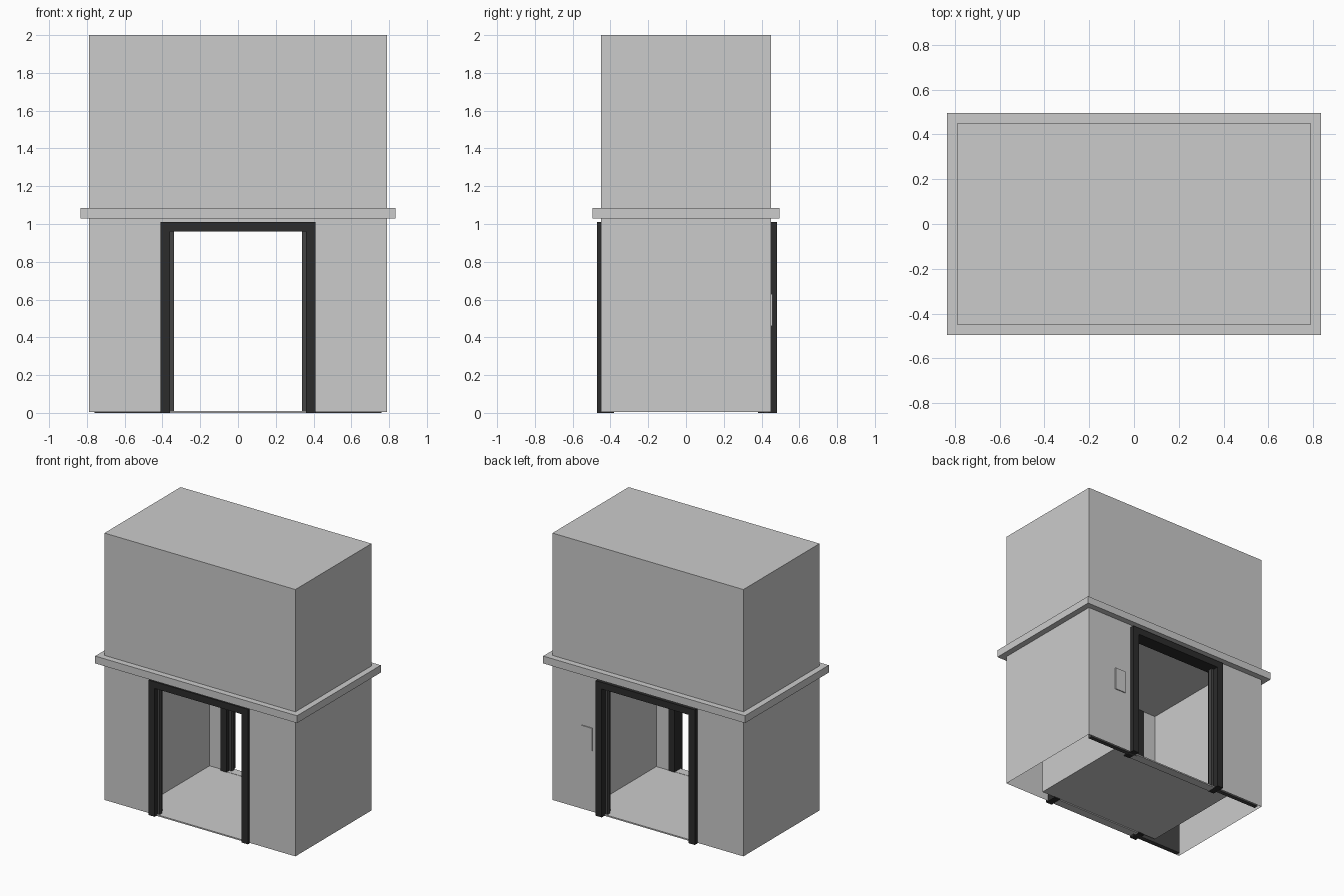
import bpy, bmesh

if "Cube" in bpy.data.objects:
    bpy.data.objects.remove(bpy.data.objects["Cube"])

def material(name, v):
    m = bpy.data.materials.new(name)
    m.diffuse_color = (v, v, v, 1)
    m.use_nodes = True
    m.node_tree.nodes["Principled BSDF"].inputs["Base Color"].default_value = m.diffuse_color
    return m

DARK = material("dark_metal", 0.025)
LEAF = material("door_metal", 0.06)

def finish(name, bm, mat=None):
    bmesh.ops.remove_doubles(bm, verts=bm.verts, dist=1e-5)
    bmesh.ops.recalc_face_normals(bm, faces=bm.faces)
    me = bpy.data.meshes.new(name)
    bm.to_mesh(me)
    bm.free()
    ob = bpy.data.objects.new(name, me)
    bpy.context.collection.objects.link(ob)
    if mat:
        me.materials.append(mat)
    return ob

def box(name, x, y, z, mat=None):
    bm = bmesh.new()
    bmesh.ops.create_cube(bm, size=1)
    for v in bm.verts:
        v.co = [r[0] + (c + 0.5) * (r[1] - r[0]) for c, r in zip(v.co, (x, y, z))]
    return finish(name, bm, mat)

def span(s, a, b):
    return tuple(sorted((s * a, s * b)))

def room(name, hx, y0, y1, z0, z1, door_x, door_z, floor):
    # thin-walled room with a doorway notch in its front and back walls
    bm = bmesh.new()
    def face(pts):
        bm.faces.new([bm.verts.new(p) for p in pts])
    for y in (y0, y1):
        for s in (-1, 1):
            face([(s * a, y, z) for a, z in
                  ((door_x, z0), (hx, z0), (hx, z1), (door_x, z1), (door_x, door_z))])
        face([(-door_x, y, door_z), (door_x, y, door_z), (door_x, y, z1), (-door_x, y, z1)])
    for x in (-hx, hx):
        face([(x, y0, z0), (x, y1, z0), (x, y1, z1), (x, y0, z1)])
    for z, w in [(z1, hx)] + ([(z0, hx)] if floor else []):
        ring = [w, door_x, -door_x, -w] if z == z1 else [w, -w]
        face([(x, y0, z) for x in ring] + [(x, y1, z) for x in reversed(ring)])
    return finish(name, bm)

# Outer building, inner cabin, and ledge around the middle
room("outer_walls", 0.79, -0.45, 0.45, 0.004, 2.0, 0.40, 0.99, False)
room("cabin", 0.515, -0.385, 0.40, 0.008, 1.0, 0.37, 0.97, True)
box("ledge", (-0.835, 0.835), (-0.495, 0.495), (1.03, 1.085))

# Door frames, sills and retracted sliding leaves on front and back
for side, s, out in (("front", -1, 0.47), ("back", 1, 0.482)):
    y = span(s, 0.38, out)
    for hand, h in (("left", -1), ("right", 1)):
        box(f"{side}_frame_{hand}", span(h, 0.36, 0.41), y, (0, 1.01), DARK)
    box(f"{side}_frame_top", (-0.36, 0.36), y, (0.96, 1.01), DARK)
    box(f"{side}_sill", (-0.36, 0.36), span(s, 0.385, 0.45), (0, 0.01))
    for h in ((-1,) if s < 0 else (-1, 1)):
        box(f"{side}_door_leaf", span(h, 0.34, 0.76), span(s, 0.41, 0.44), (0, 0.98), LEAF)

# Call panel beside the back door
box("call_panel", (0.46, 0.55), (0.445, 0.457), (0.46, 0.63))
